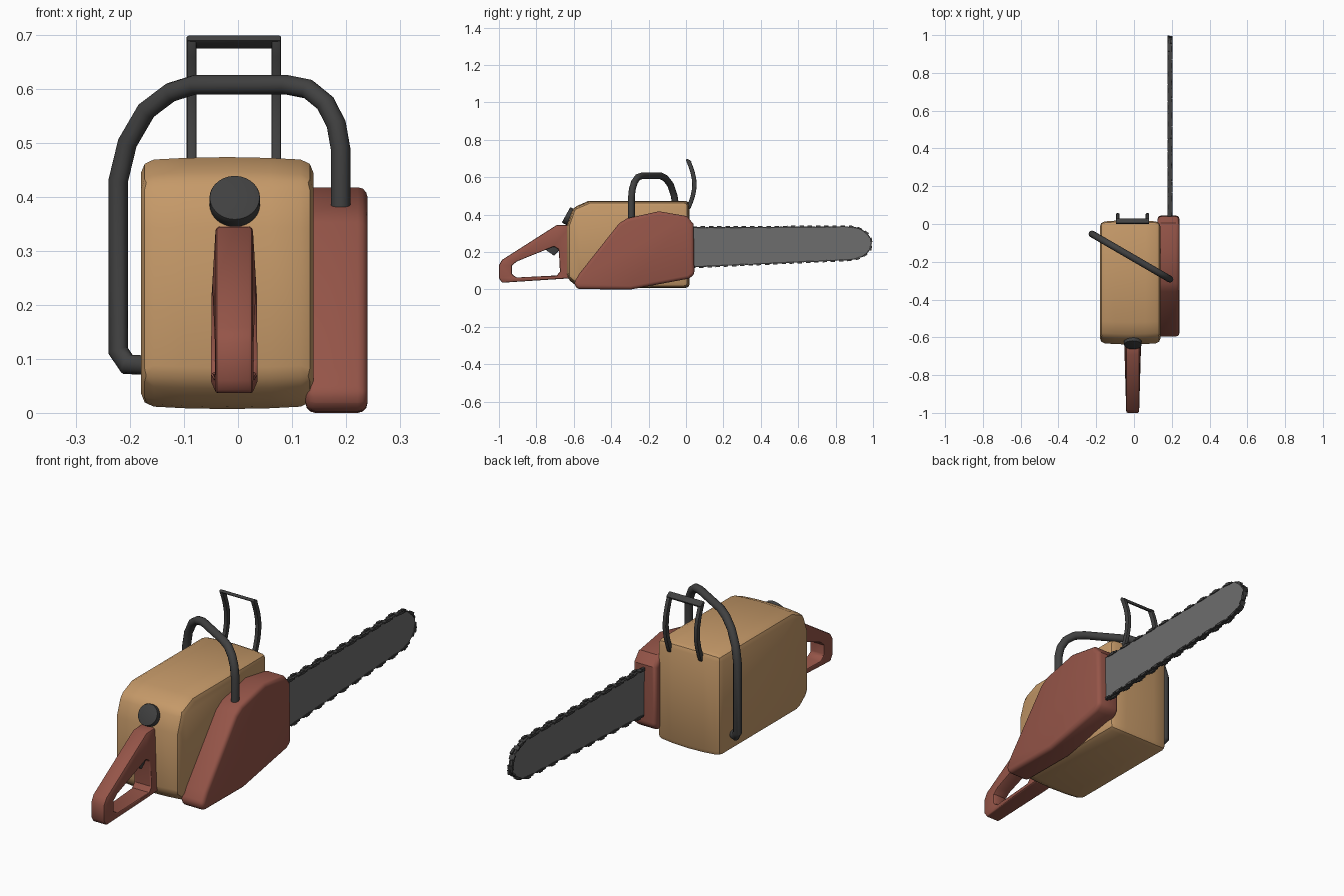
import bpy, bmesh, math
from mathutils import Matrix, Vector

cube = bpy.data.objects.get("Cube")
if cube:
    bpy.data.objects.remove(cube, do_unlink=True)


def material(name, r, g, b):
    m = bpy.data.materials.new(name)
    m.use_nodes = True
    m.diffuse_color = (r, g, b, 1)
    for node in m.node_tree.nodes:
        if node.type == 'BSDF_PRINCIPLED':
            node.inputs["Base Color"].default_value = (r, g, b, 1)
    return m


TAN = material("tan casing", 0.56, 0.32, 0.14)
RED = material("brick red", 0.30, 0.09, 0.065)
DARK = material("dark rubber", 0.052, 0.052, 0.052)
STEEL = material("grey steel", 0.155, 0.155, 0.155)


def finish(name, bm, mat, bevel=0, limit=40, segments=2):
    bmesh.ops.recalc_face_normals(bm, faces=bm.faces)
    mesh = bpy.data.meshes.new(name)
    bm.to_mesh(mesh)
    bm.free()
    ob = bpy.data.objects.new(name, mesh)
    bpy.context.collection.objects.link(ob)
    mesh.materials.append(mat)
    bpy.ops.object.select_all(action='DESELECT')
    ob.select_set(True)
    bpy.context.view_layer.objects.active = ob
    if bevel:
        mod = ob.modifiers.new("rounding", 'BEVEL')
        mod.width = bevel
        mod.segments = segments
        mod.limit_method = 'ANGLE'
        mod.angle_limit = math.radians(limit)
        bpy.ops.object.modifier_apply(modifier=mod.name)
    bpy.ops.object.shade_smooth_by_angle(angle=math.radians(35))
    return ob


def ring_faces(bm, a, b):
    for i in range(len(a)):
        j = (i + 1) % len(a)
        bm.faces.new((a[i], a[j], b[j], b[i]))


def slab(name, profile, sections, mat, bevel=0, limit=40, segments=2):
    """Side profile (y, z) lofted through sections of (x, scale)."""
    bm = bmesh.new()
    cy = (min(p[0] for p in profile) + max(p[0] for p in profile)) / 2
    cz = (min(p[1] for p in profile) + max(p[1] for p in profile)) / 2
    rings = [[bm.verts.new((x, cy + (y - cy) * s, cz + (z - cz) * s))
              for y, z in profile] for x, s in sections]
    for a, b in zip(rings, rings[1:]):
        ring_faces(bm, a, b)
    bm.faces.new(rings[0])
    bm.faces.new(rings[-1])
    return finish(name, bm, mat, bevel, limit, segments)


def tube(name, path, radius, mat, sides=12):
    """Round bar swept along a list of points."""
    bm = bmesh.new()
    pts = [Vector(p) for p in path]
    plane = (pts[0] - pts[4]).cross(pts[2] - pts[6]).normalized()
    rings = []
    for i, p in enumerate(pts):
        before = (p - pts[i - 1]).normalized() if i else None
        after = (pts[i + 1] - p).normalized() if i + 1 < len(pts) else None
        t = ((before or after) + (after or before)).normalized()
        stretch = 1 / max(0.6, t.dot(before or after))
        side = t.cross(plane).normalized() * stretch
        rings.append([bm.verts.new(p + radius * (side * math.cos(a) + plane * math.sin(a)))
                      for a in (k * math.tau / sides for k in range(sides))])
    for a, b in zip(rings, rings[1:]):
        ring_faces(bm, a, b)
    bm.faces.new(rings[0])
    bm.faces.new(rings[-1])
    return finish(name, bm, mat)


# Engine casing, slightly domed across its width
slab("engine_casing",
     [(-0.638, 0.06), (-0.57, 0.007), (0.02, 0.007), (0.02, 0.474),
      (-0.52, 0.474), (-0.605, 0.437), (-0.638, 0.345)],
     [(-0.18, 0.975), (-0.1, 0.993), (-0.02, 1), (0.06, 0.993), (0.14, 0.975)],
     TAN, 0.024, 30)

# Drive cover on the left flank
slab("drive_cover",
     [(-0.583, 0.002), (-0.6, 0.035), (-0.57, 0.085), (-0.358, 0.353), (-0.315, 0.38),
      (-0.145, 0.418), (0.005, 0.392), (0.04, 0.35), (0.045, 0.08), (0.015, 0.058),
      (-0.295, 0.0)],
     [(0.125, 1), (0.24, 1)], RED, 0.018, 50, 3)

# Rear handle: outer and inner loops joined into a closed grip
outer = [(-0.615, 0.346), (-0.692, 0.344), (-0.984, 0.158), (-1.0, 0.13),
         (-1.0, 0.06), (-0.984, 0.036), (-0.69, 0.055), (-0.615, 0.06)]
inner = [(-0.68, 0.214), (-0.706, 0.23), (-0.904, 0.15), (-0.93, 0.128),
         (-0.93, 0.08), (-0.904, 0.064), (-0.69, 0.075), (-0.674, 0.096)]
bm = bmesh.new()
loops = []
for side in (-1, 1):
    for loop in (outer, inner):
        loops.append([bm.verts.new((-0.007 + side * (0.043 + 0.03 * min(0, y + 0.7)
                                    - 0.06 * max(0, z - 0.2)), y, z)) for y, z in loop])
for a, b in ((0, 1), (2, 3), (0, 2), (1, 3)):
    ring_faces(bm, loops[a], loops[b])
finish("rear_handle", bm, RED, 0.01, 50)

# Throttle trigger
slab("trigger", [(-0.75, 0.212), (-0.705, 0.18), (-0.672, 0.215), (-0.69, 0.245)],
     [(-0.025, 1), (0.011, 1)], DARK, 0.004)

# Filler cap on the sloping front
bm = bmesh.new()
bmesh.ops.create_cone(bm, cap_ends=True, segments=28, radius1=0.047, radius2=0.047, depth=0.03,
                      matrix=Matrix.Translation((-0.006, -0.628, 0.392))
                      @ Matrix.Rotation(math.radians(61), 4, 'X'))
finish("filler_cap", bm, DARK, 0.003)

# Wraparound front handle, lying in a slanted upright plane
wrap = [(0.19, 0.37), (0.19, 0.49), (0.182, 0.535), (0.162, 0.574), (0.13, 0.6), (0.09, 0.608),
        (-0.08, 0.608), (-0.125, 0.594), (-0.17, 0.56), (-0.205, 0.5), (-0.222, 0.43),
        (-0.222, 0.115), (-0.205, 0.09), (-0.165, 0.088)]
tube("wrap_handle", [(x, -0.292 + (0.19 - x) * 0.58, z) for x, z in wrap], 0.018, DARK)

# Hand guard: two curved arms and a crossbar
arc = []
for i in range(9):
    t = i / 8
    arc.append((0.01 + 0.034 * math.sin(math.pi * t), 0.43 + 0.262 * t))
arm = [(y - 0.011, z) for y, z in arc] + [(y + 0.013, z) for y, z in reversed(arc)]
for name, x in (("right", -0.086), ("left", 0.071)):
    slab(name + "_guard_arm", arm, [(x - 0.009, 1), (x + 0.009, 1)], DARK, 0.004, 50)
slab("guard_crossbar", [(-0.002, 0.69), (0.006, 0.7), (0.03, 0.684), (0.024, 0.674)],
     [(-0.095, 1), (0.08, 1)], DARK, 0.003)

# Guide bar with a rounded nose
BAR_X = 0.19
edge = [(-0.02, 0.328), (0.87, 0.333)]
for i in range(1, 10):
    a = math.pi * (0.5 - i / 10)
    edge.append((0.87 + 0.119 * math.cos(a), 0.247 + 0.086 * math.sin(a)))
edge += [(0.87, 0.161), (-0.02, 0.12)]
slab("guide_bar", edge, [(BAR_X - 0.009, 1), (BAR_X + 0.009, 1)], STEEL)

# Saw chain: low links with raised cutters walking round the bar edge
bm = bmesh.new()


def box(centre, angle, length, height, width, dx=0):
    m = (Matrix.Translation((BAR_X + dx, centre.x, centre.y)) @ Matrix.Rotation(angle, 4, 'X')
         @ Matrix.Diagonal((width, length, height, 1)))
    bmesh.ops.create_cube(bm, size=1, matrix=m)


pitch, carry, count = 0.022, 0.0, 0
for p, q in zip(edge, edge[1:]):
    a, b = Vector(p), Vector(q)
    d = (b - a).normalized()
    out = Vector((-d.y, d.x))
    angle = math.atan2(d.y, d.x)
    length = (b - a).length
    box((a + b) / 2, angle, length, 0.006, 0.016)
    while carry < length:
        spot = a + d * carry
        if count % 2:
            box(spot + out * 0.003, angle, 0.024, 0.013, 0.012, 0.007 * (1 if count % 4 == 1 else -1))
        else:
            box(spot + out * 0.001, angle, 0.018, 0.007, 0.026)
        carry += pitch
        count += 1
    carry -= length
finish("saw_chain", bm, DARK)
